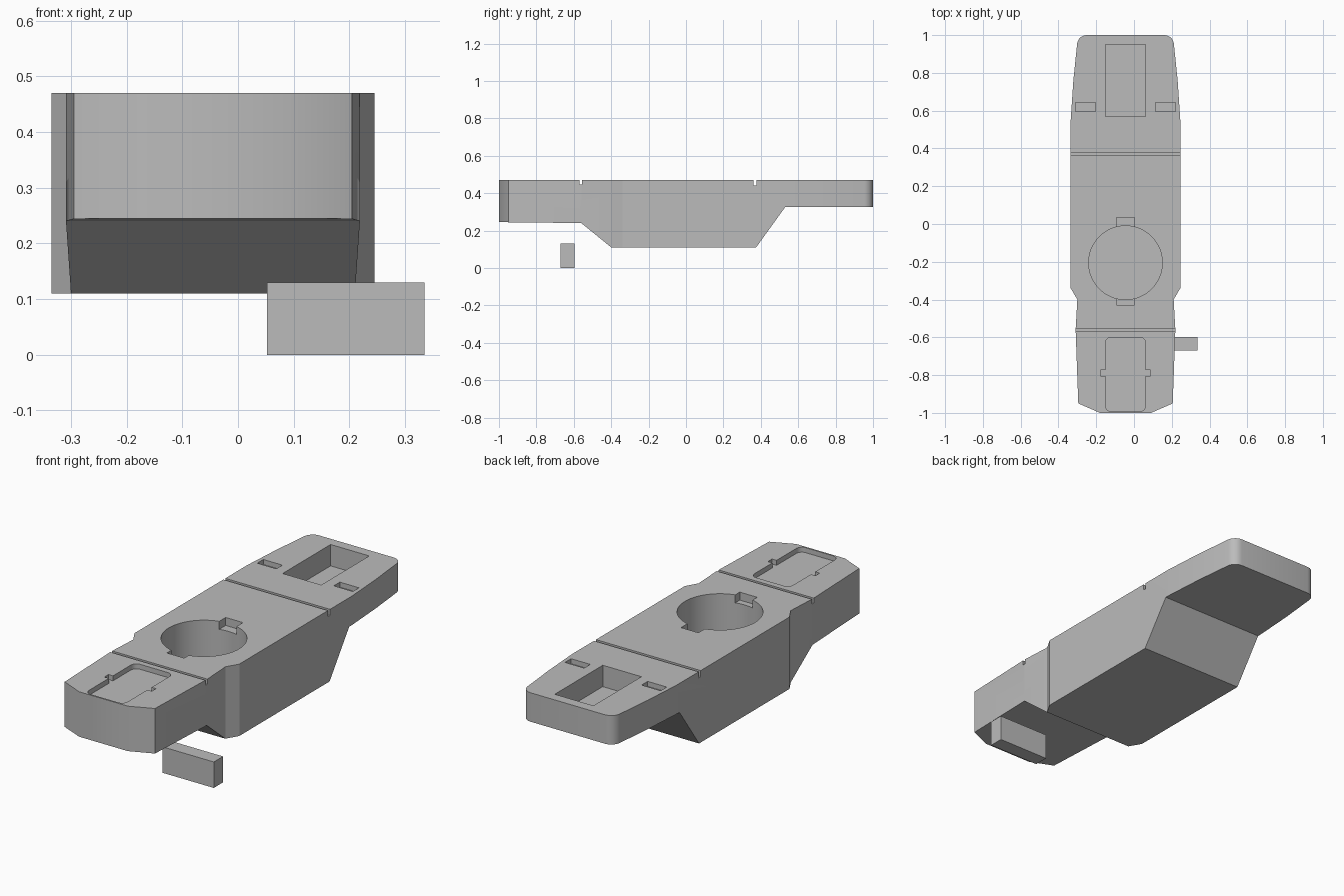
import bpy, bmesh, math
from mathutils import Vector

cube = bpy.data.objects.get("Cube")
if cube:
    bpy.data.objects.remove(cube, do_unlink=True)

CX = -0.045   # centre line of the body
TOP = 0.47    # deck height

grey = bpy.data.materials.new("plain grey")
grey.use_nodes = True
grey.diffuse_color = (0.5, 0.5, 0.5, 1)
grey.node_tree.nodes["Principled BSDF"].inputs["Base Color"].default_value = (0.5, 0.5, 0.5, 1)


def prism(name, points, offset):
    """Extrude a closed loop of 3D points along offset."""
    bm = bmesh.new()
    face = bm.faces.new([bm.verts.new(p) for p in points])
    ext = bmesh.ops.extrude_face_region(bm, geom=[face])
    bmesh.ops.translate(bm, vec=Vector(offset),
                        verts=[g for g in ext["geom"] if isinstance(g, bmesh.types.BMVert)])
    bmesh.ops.recalc_face_normals(bm, faces=bm.faces)
    mesh = bpy.data.meshes.new(name)
    bm.to_mesh(mesh)
    bm.free()
    mesh.materials.append(grey)
    obj = bpy.data.objects.new(name, mesh)
    bpy.context.collection.objects.link(obj)
    return obj


def box(name, x0, x1, y0, y1, z0, z1):
    return prism(name, [(x0, y0, z0), (x1, y0, z0), (x1, y1, z0), (x0, y1, z0)], (0, 0, z1 - z0))


def combine(target, cutter, operation="DIFFERENCE"):
    """Apply a boolean and discard the cutter."""
    mod = target.modifiers.new("cut", "BOOLEAN")
    mod.operation, mod.solver, mod.object = operation, "EXACT", cutter
    bpy.context.view_layer.objects.active = target
    bpy.ops.object.modifier_apply(modifier=mod.name)
    bpy.data.objects.remove(cutter, do_unlink=True)


def pocket(half, y0, y1, depth, centre=CX):
    combine(body, box("cutter", centre - half, centre + half, y0, y1, TOP - depth, TOP + 0.1))


def arc(cx, cy, r, start, end, steps):
    return [(cx + r * math.cos(start + (end - start) * i / steps),
             cy + r * math.sin(start + (end - start) * i / steps)) for i in range(steps + 1)]


# Body: mirrored plan outline intersected with the side profile
half_plan = [(0.135, -1), (0.25, -0.95), (0.264, -0.56), (0.255, -0.40), (0.29, -0.34), (0.29, 0.55)]
half_plan += [(0.276, 0.76), (0.256, 0.955)] + arc(0.206, 0.95, 0.05, 0.3, math.pi / 2, 4)
plan = [(CX + x, y, 0) for x, y in half_plan] + [(CX - x, y, 0) for x, y in reversed(half_plan)]
body = prism("body", plan, (0, 0, 1))
side = [(-1.1, 0.246), (-0.56, 0.24), (-0.40, 0.11), (0.375, 0.11),
        (0.53, 0.325), (1.1, 0.325), (1.1, TOP), (-1.1, TOP)]
combine(body, prism("cutter", [(-1, y, z) for y, z in side], (2, 0, 0)), "INTERSECT")

# Round well with a notch at front and back
well = [(x, y, 0.19) for x, y in arc(CX, -0.205, 0.195, 0, 2 * math.pi, 64)[:-1]]
combine(body, prism("cutter", well, (0, 0, 0.5)))
pocket(0.048, -0.43, -0.35, 0.04)
pocket(0.048, -0.05, 0.035, 0.04)

# Grooves across the deck
pocket(0.5, -0.57, -0.555, 0.025)
pocket(0.5, 0.362, 0.378, 0.03)

# Rear pocket and its pair of slots
pocket(0.107, 0.57, 0.95, 0.107)
for s in (-1, 1):
    pocket(0.053, 0.595, 0.643, 0.025, CX + s * 0.212)

# Shallow front tray with rounded corners and side ears
tray = []
for i, (sx, y) in enumerate([(1, -0.63), (-1, -0.63), (-1, -0.962), (1, -0.962)]):
    a = i * math.pi / 2
    tray += [(x, v, TOP - 0.025) for x, v in arc(CX + sx * 0.077, y, 0.03, a, a + math.pi / 2, 4)]
combine(body, prism("cutter", tray, (0, 0, 0.1)))
pocket(0.132, -0.805, -0.772, 0.025)

# Separate bar below the front
bar = box("side_bar", 0.052, 0.335, -0.67, -0.597, 0, 0.13)

# Smooth shading with sharp edges kept
bpy.ops.object.select_all(action="DESELECT")
body.select_set(True)
bpy.context.view_layer.objects.active = body
bpy.ops.object.shade_smooth_by_angle(angle=math.radians(30))
